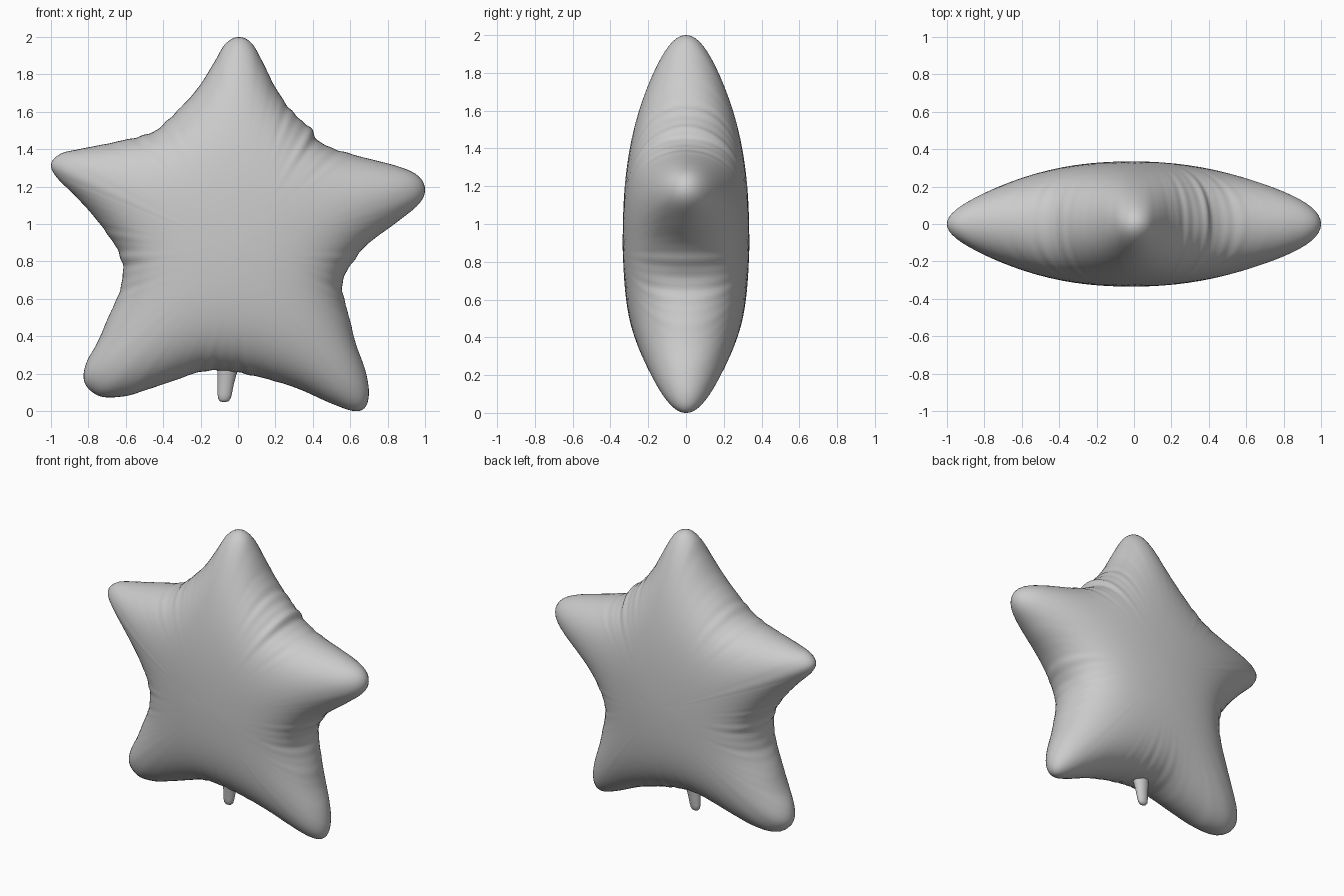
import bpy, math, random
from mathutils import Vector

if "Cube" in bpy.data.objects:
    bpy.data.objects.remove(bpy.data.objects["Cube"])

random.seed(4)
M, N = 400, 20            # samples round the seam, rings to the middle
STEP = 4                  # the inflation is solved on every 4th sample
DEPTH = 0.335             # half thickness at the middle
FLAT = 18.0               # how quickly the inflated film levels off
CENTRE = Vector((0.0, 0.86))

# Seam outline (x, z), clockwise from the top point
OUTLINE = [(0, 2.0), (.07, 1.97), (.13, 1.87), (.2, 1.73), (.29, 1.6), (.38, 1.52),
           (.45, 1.43), (.62, 1.37), (.85, 1.31), (.96, 1.26), (1, 1.19), (.97, 1.11),
           (.85, 1.01), (.69, .89), (.61, .79), (.56, .7), (.565, .61), (.595, .5),
           (.63, .36), (.68, .22), (.7, .1), (.68, .02), (.62, 0), (.5, .04),
           (.32, .12), (.16, .17), (.03, .2), (-.08, .215), (-.2, .21), (-.35, .16),
           (-.5, .11), (-.6, .08), (-.72, .075), (-.79, .11), (-.825, .17), (-.81, .26),
           (-.75, .37), (-.69, .51), (-.64, .62), (-.615, .73), (-.63, .83), (-.68, .92),
           (-.77, 1.04), (-.87, 1.15), (-.97, 1.25), (-1, 1.32), (-.95, 1.375),
           (-.85, 1.4), (-.65, 1.44), (-.46, 1.49), (-.35, 1.58), (-.22, 1.72),
           (-.13, 1.86), (-.07, 1.96)]
# Puckered inner corners: x, z, strength
VALLEYS = [(.38, 1.5, 1.0), (.57, .68, .7), (-.04, .21, .6), (-.62, .78, .8), (-.44, 1.5, .5)]


def spline(a, b, c, d, t):
    return .5 * (2 * b + (c - a) * t + (2 * a - 5 * b + 4 * c - d) * t * t
                 + (3 * b - a - 3 * c + d) * t ** 3)


def smooth_loop(points, count):
    """Closed Catmull-Rom curve, resampled evenly by length."""
    p = [Vector(q) for q in points]
    n = len(p)
    fine = [spline(p[i - 1], p[i], p[(i + 1) % n], p[(i + 2) % n], k / 30)
            for i in range(n) for k in range(30)]
    fine.append(fine[0])
    dist = [0.0]
    for a, b in zip(fine, fine[1:]):
        dist.append(dist[-1] + (b - a).length)
    out, k = [], 0
    for i in range(count):
        s = dist[-1] * i / count
        while dist[k + 1] < s:
            k += 1
        out.append(fine[k].lerp(fine[k + 1], (s - dist[k]) / (dist[k + 1] - dist[k])))
    return out, dist[-1]


def ring_t(i):
    return math.sin(math.pi / 2 * i / N)


def fan(rim):
    """Flat star as rings round the centre: points, triangles, quads."""
    m = len(rim)

    def vid(i, j):
        return 1 + (i - 1) * m + j % m
    pts = [CENTRE.copy()] + [CENTRE.lerp(r, ring_t(i)) for i in range(1, N + 1) for r in rim]
    tris = [(0, vid(1, j), vid(1, j + 1)) for j in range(m)]
    quads = [(vid(i, j), vid(i + 1, j), vid(i + 1, j + 1), vid(i, j + 1))
             for i in range(1, N) for j in range(m)]
    return pts, tris, quads


def inflate(pts, tris, inner):
    """Relax a film held at the seam; returns the pressure height per vertex."""
    links = [dict() for _ in pts]
    area = [0.0] * len(pts)
    for t in tris:
        for k in range(3):
            a, b, c = t[k], t[(k + 1) % 3], t[(k + 2) % 3]
            u, v = pts[a] - pts[c], pts[b] - pts[c]
            cr = abs(u.x * v.y - u.y * v.x) + 1e-12
            w = .5 * u.dot(v) / cr
            links[a][b] = links[a].get(b, 0) + w
            links[b][a] = links[b].get(a, 0) + w
            area[c] += cr / 6
    rows = [(i, list(links[i].items()), area[i], sum(links[i].values()) + FLAT * area[i])
            for i in range(inner)]
    h = [0.0] * len(pts)
    for _ in range(900):
        for i, nb, a, diag in rows:
            s = a
            for j, w in nb:
                s += w * h[j]
            h[i] += 1.92 * (s / diag - h[i])
    return h


def add_object(name, verts, faces, angle):
    me = bpy.data.meshes.new(name)
    me.from_pydata(verts, [], faces)
    ob = bpy.data.objects.new(name, me)
    bpy.context.collection.objects.link(ob)
    bpy.ops.object.select_all(action='DESELECT')
    ob.select_set(True)
    bpy.context.view_layer.objects.active = ob
    bpy.ops.object.mode_set(mode='EDIT')
    bpy.ops.mesh.select_all(action='SELECT')
    bpy.ops.mesh.normals_make_consistent(inside=False)
    bpy.ops.object.mode_set(mode='OBJECT')
    bpy.ops.object.shade_smooth_by_angle(angle=math.radians(angle))
    return ob


# Star body: solve the puffed height on a coarse fan
rim, length = smooth_loop(OUTLINE, M)
C = M // STEP
cp, ct, cq = fan(rim[::STEP])
ct = ct + [t for q in cq for t in ((q[0], q[1], q[2]), (q[0], q[2], q[3]))]
puff = [math.sqrt(max(h, 0)) for h in inflate(cp, ct, 1 + (N - 1) * C)]
top = max(puff)


def puff_at(i, j):
    k, f = divmod(j, STEP)
    return spline(*(puff[1 + (i - 1) * C + (k + d) % C] for d in (-1, 0, 1, 2)), f / STEP)


# Creases gathered at the inner corners
ripple = [0.0] * M
for x, z, strength in VALLEYS:
    j0 = min(range(M), key=lambda j: (rim[j] - Vector((x, z))).length)
    p1, p2 = random.uniform(0, 6), random.uniform(0, 6)
    for d in range(-40, 41):
        s = d * length / M
        wave = .6 * math.sin(s * 50 + p1) + .5 * math.sin(s * 83 + p2)
        ripple[(j0 + d) % M] += strength * wave * math.exp(-(s / .22) ** 2)

pts, tris, quads = fan(rim)
inner = 1 + (N - 1) * M
front = [(CENTRE.x, -DEPTH * puff[0] / top, CENTRE.y)]
for k in range(1, len(pts)):
    i, j = (k - 1) // M + 1, (k - 1) % M
    t = ring_t(i)
    q = CENTRE + (pts[k] - CENTRE) * (1 + .009 * ripple[j] * t ** 10)
    y = DEPTH * puff_at(i, j) / top * (1 + .06 * ripple[j] * t ** 8)
    front.append((q.x, -y, q.y))
half = tris + quads
back = [(x, -y, z) for x, y, z in front[:inner]]
# the back shares the seam ring with the front
other = [tuple(v if v >= inner else v + len(pts) for v in f) for f in half]
add_object("star_balloon", front + back, half + other, 60)

# Filling neck: tapered flattened tube with a rounded end (x, z, half width, half depth)
NECK = [(-.05, .30, .065, .06), (-.052, .24, .06, .05), (-.06, .19, .05, .04),
        (-.066, .14, .043, .032), (-.071, .09, .038, .026), (-.073, .065, .033, .022),
        (-.074, .052, .022, .014), (-.074, .048, .008, .005)]
S = 20
nv = [(x + w * math.cos(a), d * math.sin(a), z) for x, z, w, d in NECK
      for a in (2 * math.pi * k / S for k in range(S))]
nf = [(r * S + k, r * S + (k + 1) % S, (r + 1) * S + (k + 1) % S, (r + 1) * S + k)
      for r in range(len(NECK) - 1) for k in range(S)]
nf += [tuple(range(S)), tuple(range(len(nv) - S, len(nv)))]
add_object("filling_neck", nv, nf, 50)
